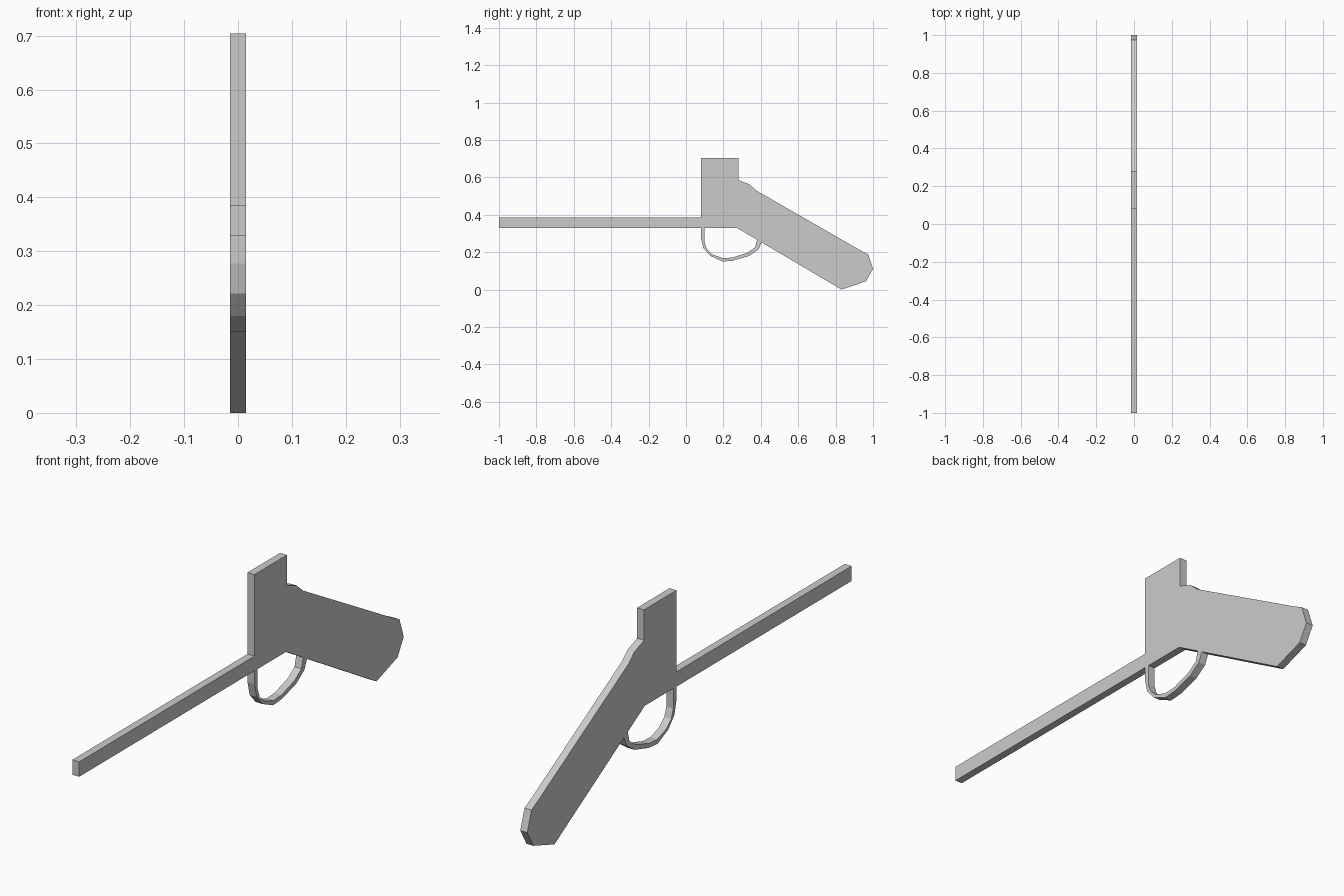
import bpy, bmesh

if "Cube" in bpy.data.objects:
    bpy.data.objects.remove(bpy.data.objects["Cube"])

THICK = 0.03


def plate(name, profile):
    """Extrude a closed (y, z) outline across x, centred on x = 0."""
    bm = bmesh.new()
    face = bm.faces.new([bm.verts.new((-THICK / 2, y, z)) for y, z in profile])
    ext = bmesh.ops.extrude_face_region(bm, geom=[face], use_keep_orig=True)
    moved = [g for g in ext["geom"] if isinstance(g, bmesh.types.BMVert)]
    bmesh.ops.translate(bm, verts=moved, vec=(THICK, 0, 0))
    bmesh.ops.recalc_face_normals(bm, faces=bm.faces[:])
    mesh = bpy.data.meshes.new(name)
    bm.to_mesh(mesh)
    bm.free()
    obj = bpy.data.objects.new(name, mesh)
    bpy.context.collection.objects.link(obj)
    return obj


# Barrel, upright block and slanted grip share one flat outline
plate("barrel_and_grip", [
    (-1.0, 0.328), (-1.0, 0.386), (0.08, 0.386), (0.08, 0.704),
    (0.28, 0.704), (0.28, 0.585), (0.34, 0.562), (0.378, 0.528),
    (0.925, 0.214), (0.974, 0.188), (1.0, 0.11), (0.962, 0.044),
    (0.832, 0.0), (0.275, 0.328),
])

# Trigger guard: outer curve, then the inner curve back to the start
outer = [(0.08, 0.328), (0.08, 0.277), (0.093, 0.222), (0.13, 0.18),
         (0.195, 0.15), (0.25, 0.154), (0.338, 0.18), (0.388, 0.215),
         (0.404, 0.252)]
inner = [(0.1, 0.328), (0.1, 0.25), (0.112, 0.215), (0.142, 0.187),
         (0.197, 0.168), (0.247, 0.171), (0.325, 0.195), (0.37, 0.226),
         (0.38, 0.266)]
plate("trigger_guard", outer + inner[::-1])
